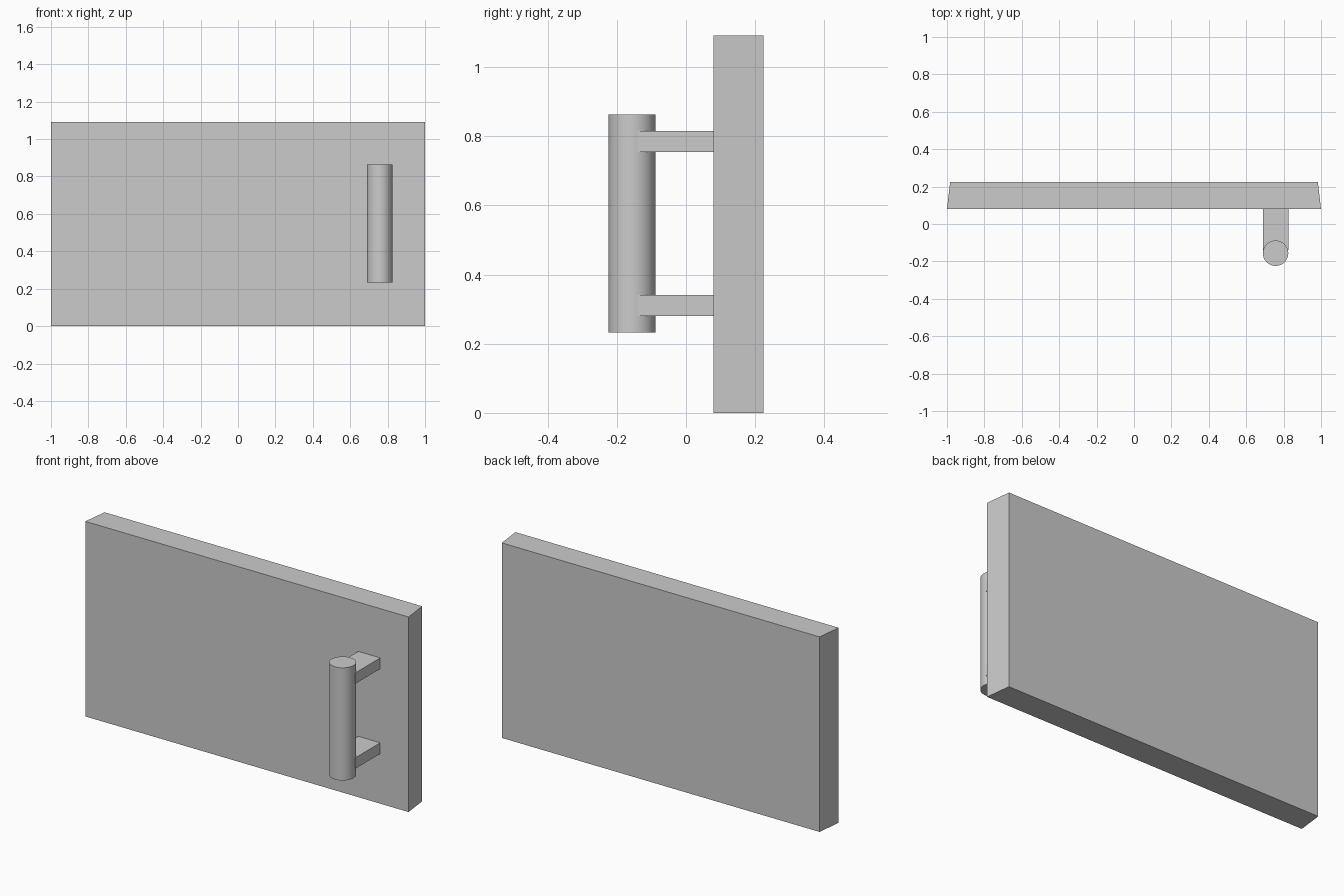
import bpy, bmesh
from mathutils import Matrix, Vector

if "Cube" in bpy.data.objects:
    bpy.data.objects.remove(bpy.data.objects["Cube"])


def finish(bm, name):
    bmesh.ops.recalc_face_normals(bm, faces=bm.faces)
    mesh = bpy.data.meshes.new(name)
    bm.to_mesh(mesh)
    bm.free()
    obj = bpy.data.objects.new(name, mesh)
    bpy.context.collection.objects.link(obj)
    return obj


def box(name, x0, x1, y0, y1, z0, z1, back_inset=0.0):
    bm = bmesh.new()
    bmesh.ops.create_cube(bm, size=1)
    centre = Vector(((x0 + x1) / 2, (y0 + y1) / 2, (z0 + z1) / 2))
    for v in bm.verts:
        side = 1 if v.co.x > 0 else -1
        inset = back_inset if v.co.y > 0 else 0
        v.co = centre + v.co * Vector((x1 - x0, y1 - y0, z1 - z0))
        v.co.x -= side * inset
    return finish(bm, name)


# Door panel, with side edges tapering towards the back
box("door_panel", -1, 1, 0.079, 0.224, 0, 1.091, back_inset=0.017)

# Handle brackets
HX, HY, R = 0.757, -0.156, 0.068
for name, z in (("lower_bracket", 0.310), ("upper_bracket", 0.785)):
    box(name, HX - R, HX + R, -0.14, 0.079, z - 0.0305, z + 0.0305)

# Round handle bar
bm = bmesh.new()
bmesh.ops.create_cone(bm, cap_ends=True, segments=48, radius1=R, radius2=R,
                      depth=0.63, matrix=Matrix.Translation((HX, HY, 0.548)))
bar = finish(bm, "handle_bar")
bpy.context.view_layer.objects.active = bar
bar.select_set(True)
bpy.ops.object.shade_smooth_by_angle()
